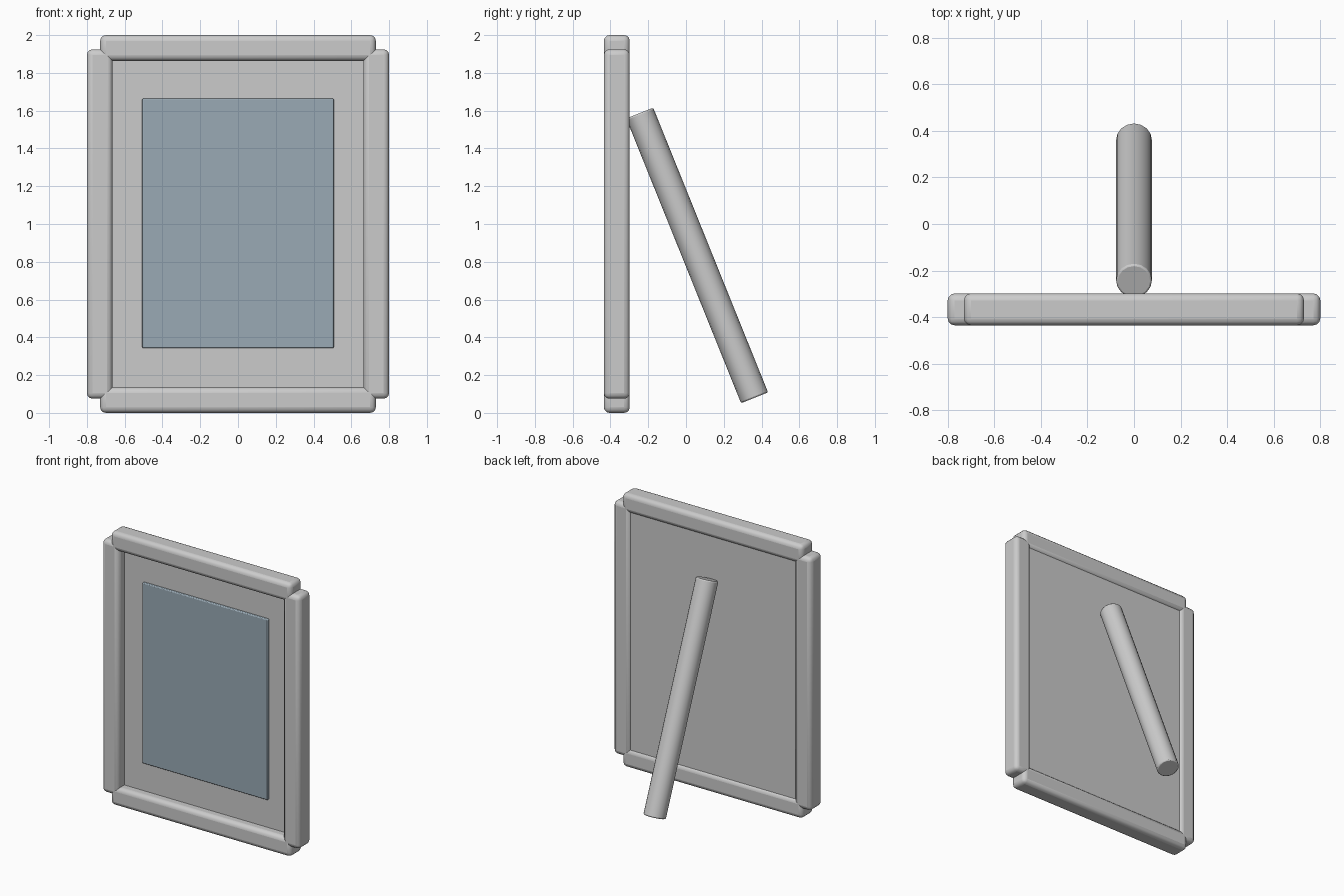
import bpy, math
from mathutils import Vector

if "Cube" in bpy.data.objects:
    bpy.data.objects.remove(bpy.data.objects["Cube"])


def finish(ob, name, bevel, segments, angle=40):
    ob.name = name
    bpy.ops.object.transform_apply(location=False, rotation=False, scale=True)
    if bevel:
        mod = ob.modifiers.new("Bevel", 'BEVEL')
        mod.width = bevel
        mod.segments = segments
        mod.limit_method = 'ANGLE'
        mod.angle_limit = math.radians(40)
    bpy.ops.object.shade_smooth_by_angle(angle=math.radians(angle))
    return ob


def box(name, x, y, z, bevel, segments=3):
    """Bevelled box from (min, max) pairs."""
    lo, hi = Vector((x[0], y[0], z[0])), Vector((x[1], y[1], z[1]))
    bpy.ops.mesh.primitive_cube_add(size=1, location=(lo + hi) / 2)
    ob = bpy.context.object
    ob.scale = hi - lo
    return finish(ob, name, bevel, segments)


def rod(name, a, b, radius, sides, bevel):
    """Round bar running from point a to point b."""
    a, b = Vector(a), Vector(b)
    bpy.ops.mesh.primitive_cylinder_add(vertices=sides, radius=radius,
                                        depth=(b - a).length, location=(a + b) / 2)
    ob = bpy.context.object
    ob.rotation_euler = (math.atan2(-(b - a).y, (b - a).z), 0, 0)
    return finish(ob, name, bevel, 2)


# frame rails: short top and bottom, long sides, stepped at the corners
DEPTH = (-0.435, -0.298)
box("top_rail", (-0.73, 0.73), DEPTH, (1.864, 2.0), 0.03)
box("bottom_rail", (-0.73, 0.73), DEPTH, (0.0, 0.136), 0.03)
for side, s in (("left", -1), ("right", 1)):
    box(side + "_rail", sorted((s * 0.8, s * 0.664)), DEPTH, (0.075, 1.925), 0.03)

# backing panel set into the frame
box("backing_panel", (-0.69, 0.69), (-0.365, -0.312), (0.11, 1.89), 0)

# picture pane, slightly proud of the panel
pane = box("picture_pane", (-0.507, 0.507), (-0.383, -0.355), (0.343, 1.664), 0.006, 2)
mat = bpy.data.materials.new("blue_grey")
mat.diffuse_color = (0.32, 0.40, 0.46, 1)
mat.use_nodes = True
mat.node_tree.nodes["Principled BSDF"].inputs["Base Color"].default_value = mat.diffuse_color
pane.data.materials.append(mat)

# leaning stand leg
rod("stand_leg", (0, -0.245, 1.587), (0, 0.363, 0.08), 0.077, 16, 0.008)
